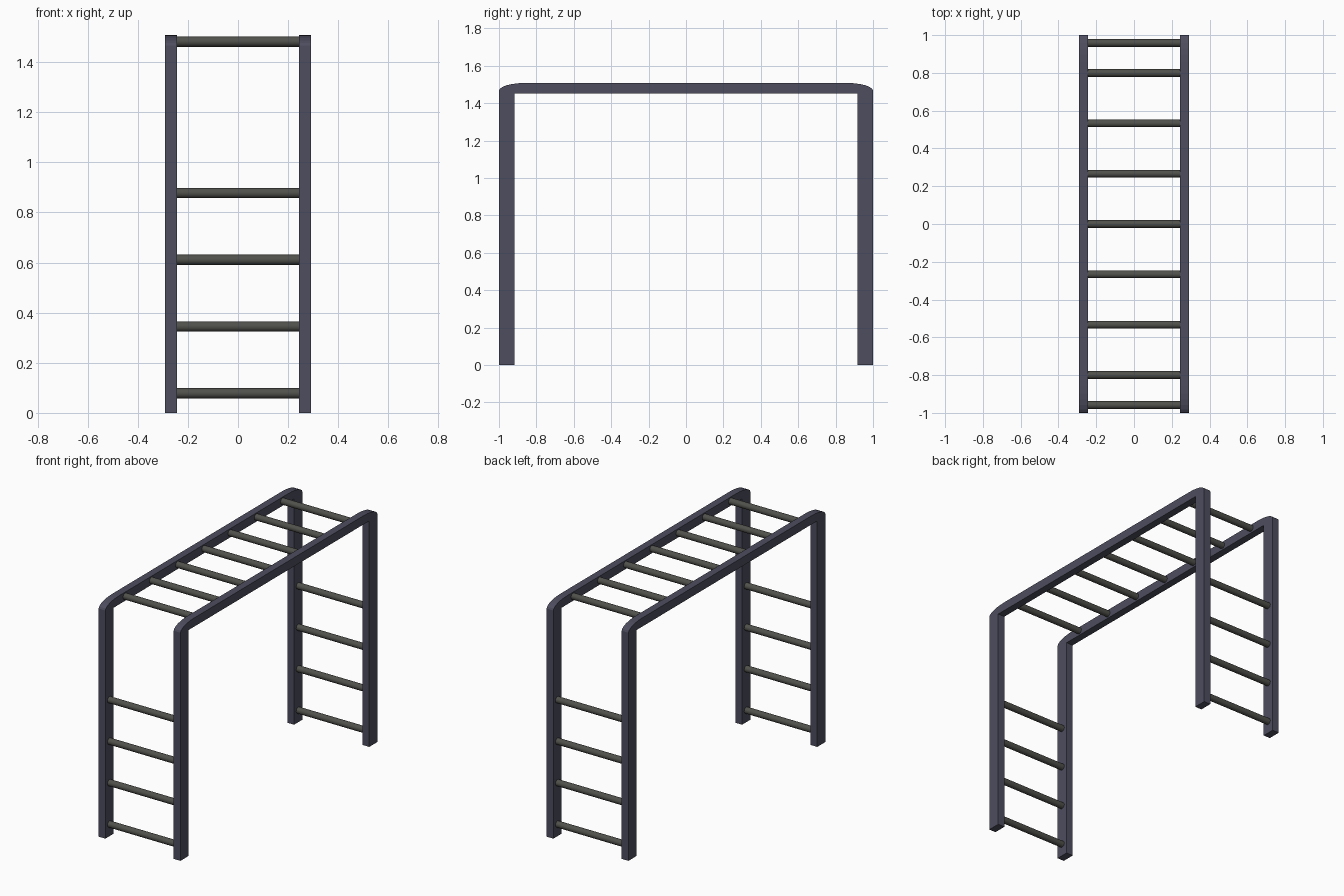
import bpy, bmesh, math
from mathutils import Matrix

if "Cube" in bpy.data.objects:
    bpy.data.objects.remove(bpy.data.objects["Cube"])

def material(name, color):
    m = bpy.data.materials.new(name)
    m.diffuse_color = (*color, 1)
    m.use_nodes = True
    m.node_tree.nodes["Principled BSDF"].inputs["Base Color"].default_value = m.diffuse_color
    return m

FRAME = material("frame_paint", (0.075, 0.075, 0.115))
RUNG = material("rung_metal", (0.08, 0.08, 0.072))
X_IN, X_OUT = 0.243, 0.291

def finish(name, bm, mat):
    bmesh.ops.recalc_face_normals(bm, faces=bm.faces)
    me = bpy.data.meshes.new(name)
    bm.to_mesh(me)
    bm.free()
    me.materials.append(mat)
    ob = bpy.data.objects.new(name, me)
    bpy.context.collection.objects.link(ob)
    return ob

# Side frame: inverted U profile with flattened round shoulders, extruded along x
corner = [(0.86 + 0.14 * math.cos(a), 1.466 + 0.042 * math.sin(a))
          for a in [math.radians(90 * i / 6) for i in range(7)]]
half = [(0.917, 1.452), (0.917, 0), (1, 0)] + corner
profile = half + [(-y, z) for y, z in reversed(half)]

for side, name in ((1, "right_side_frame"), (-1, "left_side_frame")):
    bm = bmesh.new()
    face = bm.faces.new([bm.verts.new((side * X_IN, y, z)) for y, z in profile])
    ext = bmesh.ops.extrude_face_region(bm, geom=[face], use_keep_orig=True)
    verts = [v for v in ext["geom"] if isinstance(v, bmesh.types.BMVert)]
    bmesh.ops.translate(bm, verts=verts, vec=(side * (X_OUT - X_IN), 0, 0))
    finish(name, bm, FRAME)

# Round rungs, ends tucked just inside the frames
def rung(name, y, z):
    bm = bmesh.new()
    bmesh.ops.create_cone(bm, cap_ends=True, segments=16, radius1=0.0205,
                          radius2=0.0205, depth=2 * X_IN + 0.01,
                          matrix=Matrix.Translation((0, y, z)) @ Matrix.Rotation(math.pi / 2, 4, 'Y'))
    for f in bm.faces:
        f.smooth = len(f.verts) == 4
    for e in bm.edges:
        e.smooth = all(len(f.verts) == 4 for f in e.link_faces)
    finish(name, bm, RUNG)

# Overhead rungs
for i in range(-3, 4):
    rung(f"overhead_rung_{i + 4}", i * 0.2665, 1.482)

# Ladder rungs at both ends
for label, y in (("front", -0.9585), ("back", 0.9585)):
    for i in range(4):
        rung(f"{label}_ladder_rung_{i + 1}", y, 0.078 + i * 0.2665)
